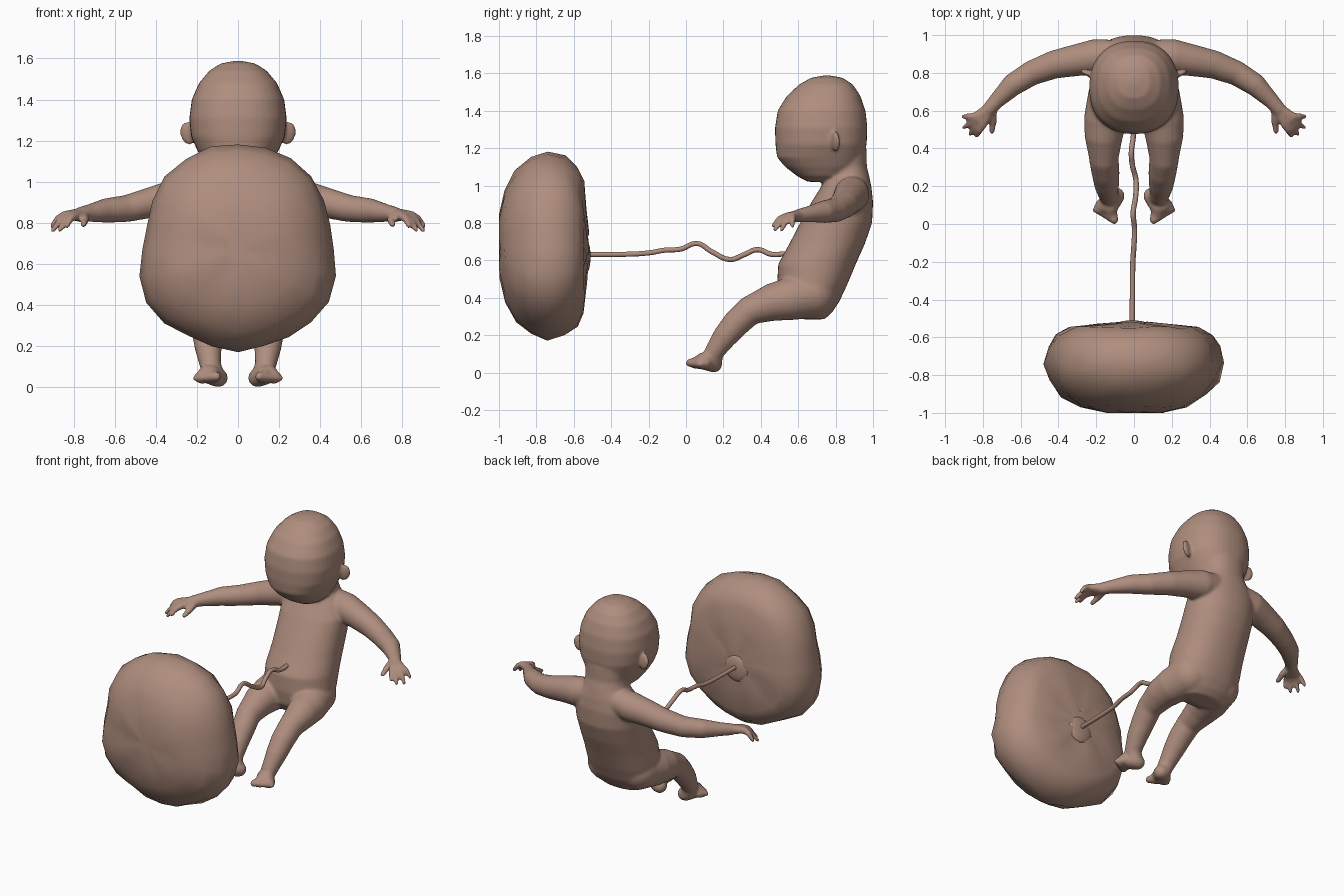
import bpy, bmesh, math, random
from mathutils import Vector, Matrix

if "Cube" in bpy.data.objects:
    bpy.data.objects.remove(bpy.data.objects["Cube"])

random.seed(4)
skin = bpy.data.materials.new("skin")
skin.diffuse_color = (0.43, 0.27, 0.21, 1)
skin.use_nodes = True
skin.node_tree.nodes["Principled BSDF"].inputs["Base Color"].default_value = skin.diffuse_color


def finish(bm, name):
    bmesh.ops.recalc_face_normals(bm, faces=bm.faces)
    me = bpy.data.meshes.new(name)
    bm.to_mesh(me)
    bm.free()
    for p in me.polygons:
        p.use_smooth = True
    me.materials.append(skin)
    ob = bpy.data.objects.new(name, me)
    bpy.context.collection.objects.link(ob)
    return ob


def bridge(bm, rings):
    """Skin a list of equal vertex rings and cap both ends."""
    n = len(rings[0])
    for a, b in zip(rings, rings[1:]):
        for i in range(n):
            j = (i + 1) % n
            bm.faces.new((a[i], a[j], b[j], b[i]))
    bm.faces.new(rings[0])
    bm.faces.new(rings[-1])


def slices(bm, rows, power, n=40):
    """Loft horizontal super-ellipses: z, front y, back y, half width."""
    rings = []
    for z, y0, y1, w in rows:
        ring = []
        for i in range(n):
            t = 2 * math.pi * i / n
            c, s = math.cos(t), math.sin(t)
            x = math.copysign(abs(c) ** (2 / power), c) * w
            y = math.copysign(abs(s) ** (2 / power), s) * (y1 - y0) / 2
            ring.append(bm.verts.new((x, (y0 + y1) / 2 + y, z)))
        rings.append(ring)
    bridge(bm, rings)


def ball(bm, p, r):
    m = Matrix.Translation(p) @ Matrix.Diagonal((*r, 1))
    bmesh.ops.create_icosphere(bm, subdivisions=3, radius=1, matrix=m)


def chain(bm, side, pts):
    """Limb of tapered segments with round joints: x, y, z, radius."""
    pts = [(Vector((side * x, y, z)), r) for x, y, z, r in pts]
    for p, r in pts:
        ball(bm, p, (r, r, r))
    for (p, r), (q, s) in zip(pts, pts[1:]):
        d = q - p
        m = Matrix.Translation((p + q) / 2) @ d.to_track_quat('Z', 'Y').to_matrix().to_4x4()
        bmesh.ops.create_cone(bm, cap_ends=True, segments=24, radius1=r, radius2=s,
                              depth=d.length, matrix=m)


bm = bmesh.new()
# Torso and neck
slices(bm, [(.285, .62, .74, .13), (.32, .54, .78, .19), (.38, .50, .82, .225),
            (.47, .487, .862, .235), (.58, .493, .908, .232), (.69, .553, .957, .225),
            (.80, .61, .995, .225), (.91, .67, 1.0, .225), (.99, .72, .992, .19),
            (1.05, .75, .98, .145), (1.10, .75, .967, .135), (1.2, .74, .965, .145)], 2.2)
# Head
slices(bm, [(1.588, .73, .78, .02), (1.575, .665, .84, .085), (1.54, .605, .893, .14),
            (1.48, .54, .932, .19), (1.40, .49, .96, .225), (1.31, .476, .97, .237),
            (1.22, .478, .966, .228), (1.15, .487, .95, .197), (1.10, .53, .93, .17),
            (1.05, .595, .88, .135), (1.02, .65, .80, .085)], 2.3)

for s in (1, -1):
    # Ear
    m = (Matrix.Translation((s * .243, .80, 1.235)) @ Matrix.Rotation(s * .22, 4, 'Y')
         @ Matrix.Rotation(s * .35, 4, 'Z') @ Matrix.Diagonal((.042, .018, .058, 1)))
    bmesh.ops.create_icosphere(bm, subdivisions=3, radius=1, matrix=m)
    # Arm
    chain(bm, s, [(.10, .89, .97, .085), (.20, .885, .95, .095), (.30, .868, .93, .085),
                  (.42, .845, .90, .075), (.54, .80, .87, .066), (.64, .738, .86, .06),
                  (.725, .655, .847, .043), (.765, .61, .84, .038)])
    # Palm, fingers and thumb
    tips = [(.905, .57, .785), (.900, .512, .765), (.868, .477, .765), (.832, .468, .785)]
    for i, t in enumerate(tips):
        k = (.842 - .015 * i, .568 - .013 * i, .838 - .002 * i)
        mid = [(a + b) / 2 for a, b in zip(k, t)]
        chain(bm, s, [(.765, .61, .84, .033), (*k, .022), (mid[0], mid[1], mid[2] + .012, .018),
                      (*t, .013)])
    chain(bm, s, [(.755, .605, .835, .028), (.745, .55, .815, .021), (.752, .49, .79, .015)])
    # Leg
    chain(bm, s, [(.115, .675, .42, .13), (.15, .56, .395, .115), (.16, .47, .378, .102),
                  (.16, .345, .335, .078), (.15, .27, .265, .074), (.145, .21, .195, .066),
                  (.135, .15, .11, .052), (.115, .145, .06, .048)])
    # Foot and toes
    chain(bm, s, [(.095, .148, .046, .046), (.13, .09, .062, .045), (.125, .055, .052, .034)])
    chain(bm, s, [(.11, .148, .05, .046), (.15, .10, .065, .045), (.175, .08, .05, .034)])
    for i in range(5):
        r = .024 - .002 * i
        chain(bm, s, [(.12 + .014 * i, .075 + .008 * i, .05, .028),
                      (.105 + .025 * i, .022 + .013 * i, .052 - .002 * i, r)])

# Blend the body parts into one smooth skin
body = finish(bm, "baby_body")
rm = body.modifiers.new("blend", 'REMESH')
rm.mode = 'VOXEL'
rm.voxel_size = .009
rm.use_smooth_shade = True
sm = body.modifiers.new("soften", 'SMOOTH')
sm.factor = .5
sm.iterations = 9

# Placenta: lumpy disc lofted along y from a mirrored radius outline
half = [.515, .515, .515, .508, .485, .46, .465, .497, .512, .505, .49, .487, .497]
outline = half + half[-2:0:-1]
profile = [(-1.0, .12), (-.995, .35), (-.965, .6), (-.91, .8), (-.83, .94), (-.74, 1.0),
           (-.65, .95), (-.585, .86), (-.55, .72), (-.535, .4), (-.525, .15)]
bm = bmesh.new()
rings = []
for y, k in profile:
    ring = []
    for i, r in enumerate(outline):
        a = 2 * math.pi * i / len(outline)
        q = r * k * random.uniform(.985, 1.01)
        yy = max(-1, y + random.uniform(-.008, .008))
        ring.append(bm.verts.new((q * math.sin(a), yy, .67 + q * math.cos(a))))
    rings.append(ring)
bridge(bm, rings)
finish(bm, "placenta")

# Swelling where the cord enters the placenta
bm = bmesh.new()
ball(bm, (-.01, -.535, .62), (.09, .025, .09))
finish(bm, "cord_root")

# Umbilical cord
path = [(-.01, -.54, .632), (-.008, -.35, .632), (-.006, -.2, .64), (.0, -.11, .655),
        (.003, -.03, .66), (-.004, .06, .69), (.008, .14, .645), (.01, .235, .605),
        (-.008, .31, .63), (-.014, .38, .657), (-.004, .46, .632), (0, .53, .635)]
cu = bpy.data.curves.new("umbilical_cord", 'CURVE')
cu.dimensions = '3D'
cu.bevel_depth = .014
cu.bevel_resolution = 3
cu.use_fill_caps = True
sp = cu.splines.new('BEZIER')
sp.bezier_points.add(len(path) - 1)
for b, p in zip(sp.bezier_points, path):
    b.co = p
    b.handle_left_type = b.handle_right_type = 'AUTO'
cu.materials.append(skin)
bpy.context.collection.objects.link(bpy.data.objects.new("umbilical_cord", cu))
